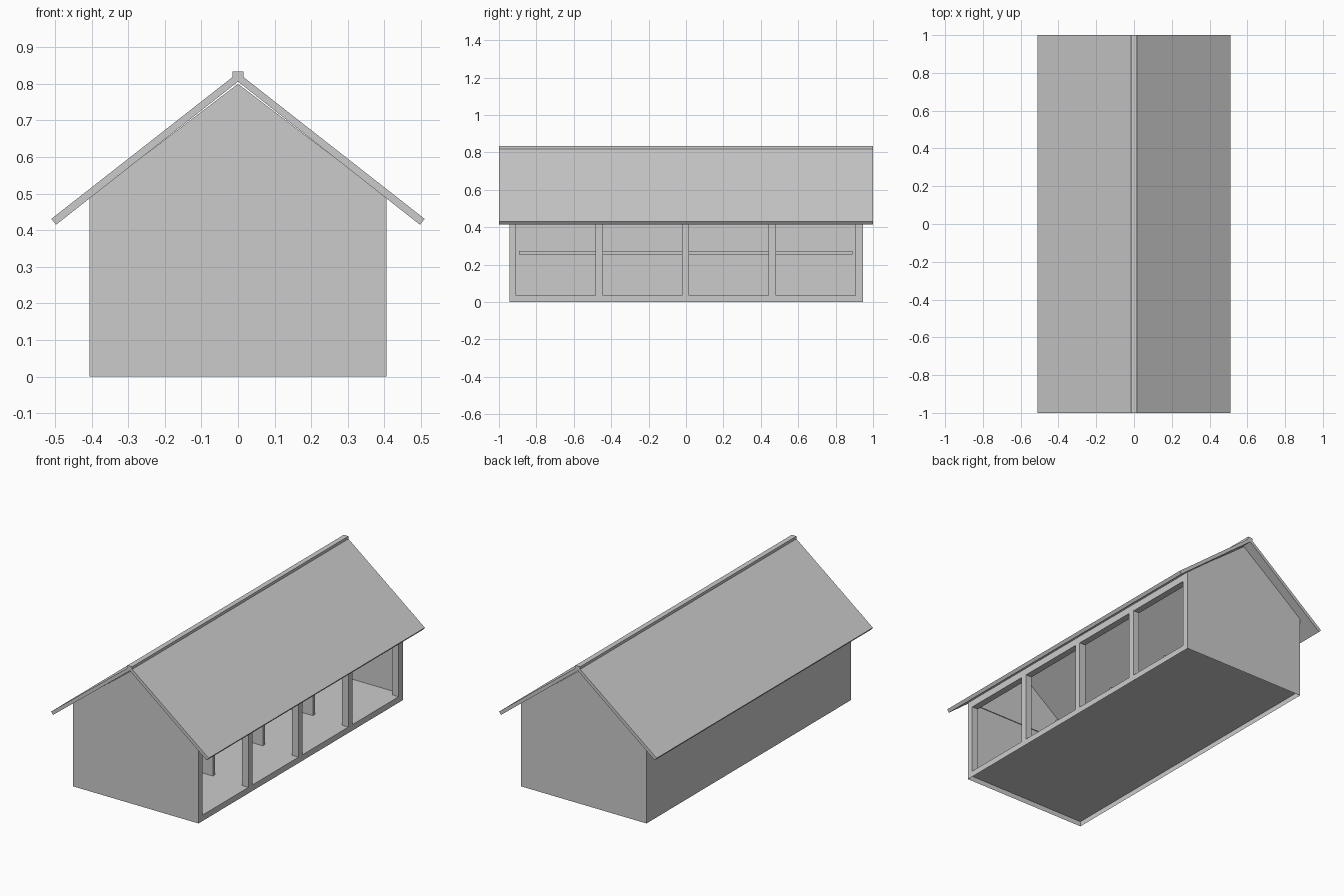
import bpy, bmesh

if "Cube" in bpy.data.objects:
    bpy.data.objects.remove(bpy.data.objects["Cube"])


def link(name, bm):
    mesh = bpy.data.meshes.new(name)
    bm.to_mesh(mesh)
    bm.free()
    obj = bpy.data.objects.new(name, mesh)
    bpy.context.collection.objects.link(obj)
    return obj


def prism(name, profile, y0, y1):
    """Extrude an x-z outline from y0 to y1."""
    bm = bmesh.new()
    face = bm.faces.new([bm.verts.new((x, y0, z)) for x, z in profile])
    ext = bmesh.ops.extrude_face_region(bm, geom=[face])
    verts = [g for g in ext["geom"] if isinstance(g, bmesh.types.BMVert)]
    bmesh.ops.translate(bm, verts=verts, vec=(0, y1 - y0, 0))
    bmesh.ops.recalc_face_normals(bm, faces=bm.faces)
    return link(name, bm)


def box(name, x, y, z):
    return prism(name, [(x[0], z[0]), (x[1], z[0]), (x[1], z[1]), (x[0], z[1])], *y)


def sheet(name, points):
    """Single flat face: the shell walls have no thickness."""
    bm = bmesh.new()
    bm.faces.new([bm.verts.new(p) for p in points])
    return link(name, bm)


W, L, EAVE, PEAK, T = 0.406, 0.945, 0.49, 0.80, 0.04
IN_X = W - T
FLOOR = 0.035

# Gable end walls: thin wall below, slightly thicker gable above the eaves
for name, s in (("front", -1), ("back", 1)):
    y = s * L
    pts = [(-W, y, 0), (W, y, 0), (W, y, EAVE), (-W, y, EAVE)]
    sheet(name + "_end_wall", pts[::-s])
    prism(name + "_gable", [(-W, EAVE), (W, EAVE), (0, PEAK)], y, y - s * 0.005)

# Closed long wall, thin floor raised above the wall bottoms
sheet("closed_side_wall", [(-W, L, 0), (-W, -L, 0), (-W, -L, EAVE), (-W, L, EAVE)])
box("floor", (-W, W), (-L, L), (0.03, FLOOR))

# Open long side: sill, lintel and posts between four bays
sheet("sill", [(W, -L, 0), (W, L, 0), (W, L, FLOOR), (W, -L, FLOOR)])
box("lintel", (IN_X, W), (-L, L), (0.445, EAVE))
for i, (y0, y1) in enumerate(((-L, -0.908), (-0.484, -0.445), (-0.021, 0.017),
                              (0.441, 0.48), (0.905, L))):
    box(f"post_{i + 1}", (IN_X, W), (y0, y1), (FLOOR, 0.445))

# Low stall dividers behind the middle posts
for i, y in enumerate((-0.465, -0.002, 0.46)):
    box(f"stall_divider_{i + 1}", (-W, 0.17), (y - 0.01, y + 0.01), (FLOOR, 0.255))

# Long shelf along the closed wall
box("shelf", (-W, -0.2), (-0.893, 0.89), (0.255, 0.273))

# Roof slopes and ridge cap
for name, s in (("left_roof", -1), ("right_roof", 1)):
    prism(name, [(0, 0.806), (s * 0.497, 0.415), (s * 0.51, 0.431), (0, 0.83)], -1, 1)
box("ridge_cap", (-0.015, 0.015), (-1, 1), (0.81, 0.834))
